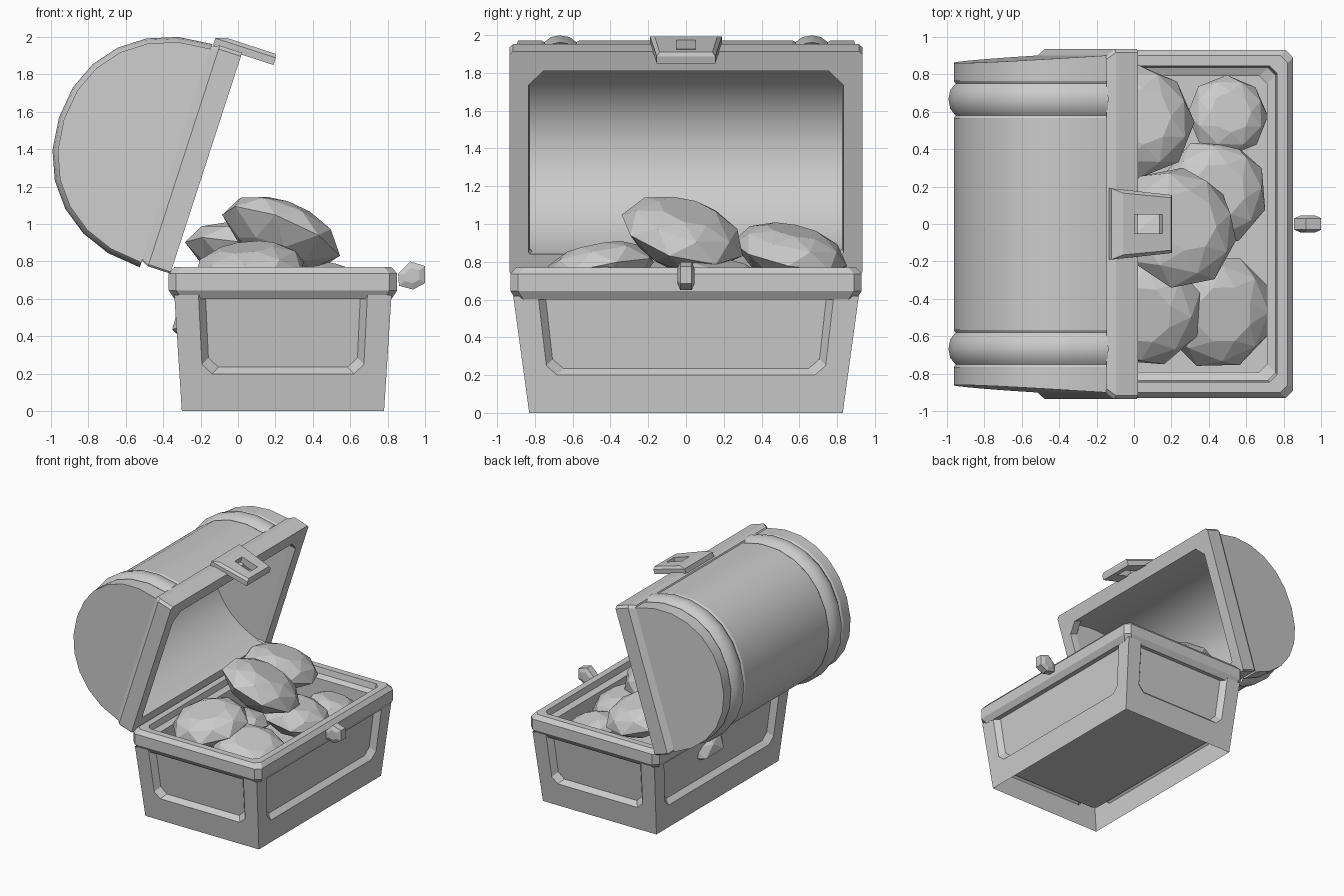
import bpy, bmesh
from math import sin, cos, pi, radians, copysign
from mathutils import Vector

if "Cube" in bpy.data.objects:
    bpy.data.objects.remove(bpy.data.objects["Cube"])

HINGE, TILT = (-0.36, 0, 0.74), radians(-72)


def make(name, bm, smooth=None, lid=False):
    bmesh.ops.remove_doubles(bm, verts=bm.verts, dist=1e-4)
    bmesh.ops.recalc_face_normals(bm, faces=bm.faces)
    me = bpy.data.meshes.new(name)
    bm.to_mesh(me)
    bm.free()
    ob = bpy.data.objects.new(name, me)
    bpy.context.collection.objects.link(ob)
    if lid:  # lid parts are modelled closed, then swung about the hinge
        ob.location, ob.rotation_euler = HINGE, (0, TILT, 0)
    if smooth:
        bpy.ops.object.select_all(action='DESELECT')
        ob.select_set(True)
        bpy.context.view_layer.objects.active = ob
        bpy.ops.object.shade_smooth_by_angle(angle=radians(smooth))
    return ob


def loft(loops, ring=True, caps=False, close=False):
    """Skin a row of loops that share a point count."""
    bm = bmesh.new()
    rows = [[bm.verts.new(p) for p in lp] for lp in loops]
    if caps:
        bm.faces.new(rows[0])
        bm.faces.new(rows[-1])
    pairs = list(zip(rows, rows[1:])) + ([(rows[-1], rows[0])] if close else [])
    n = len(rows[0])
    for a, b in pairs:
        for i in range(n if ring else n - 1):
            j = (i + 1) % n
            bm.faces.new((a[i], a[j], b[j], b[i]))
    return bm


def rect(cx, hx, hy, z, c0=0.03, c1=0.03):
    """Rectangle with chamfers c0 at its -x corners and c1 at its +x corners."""
    l, r = cx - hx, cx + hx
    return [(l + c0, -hy, z), (r - c1, -hy, z), (r, -hy + c1, z), (r, hy - c1, z),
            (r - c1, hy, z), (l + c0, hy, z), (l, hy - c0, z), (l, -hy + c0, z)]


# Base walls: four tapered sides, each with a recessed panel
CX = 0.24
corners = ((-1, -1), (1, -1), (1, 1), (-1, 1))
bottom = [Vector((CX + sx * 0.54, sy * 0.83, 0)) for sx, sy in corners]
top = [Vector((CX + sx * 0.58, sy * 0.915, 0.62)) for sx, sy in corners]
bm = bmesh.new()
for k in range(4):
    b0, b1, t0, t1 = bottom[k], bottom[(k + 1) % 4], top[k], top[(k + 1) % 4]
    inward = Vector((0, 0, 1)).cross(b1 - b0).normalized()
    width = (b1 - b0).length

    def point(s, z, depth=0):
        f, g = s / width, z / 0.62
        return bm.verts.new(b0.lerp(b1, f).lerp(t0.lerp(t1, f), g) + inward * depth)

    def outline(m, z, depth, c=0.05):
        pts = [(m, 0.62), (m, z + c), (m + c, z)]
        pts += [(width - s, h) for s, h in reversed(pts)]
        return [point(s, h, depth) for s, h in pts]

    o, i = outline(0.12, 0.2, 0), outline(0.155, 0.235, 0.045)
    p = [point(s, z) for s, z in ((0, 0.62), (0, 0), (width, 0), (width, 0.62))]
    for f in ((p[0], p[1], o[1], o[0]), (p[1], o[2], o[1]), (p[1], p[2], o[3], o[2]),
              (p[2], o[4], o[3]), (p[2], p[3], o[5], o[4]), i):
        bm.faces.new(f)
    for a in range(5):
        bm.faces.new((o[a], o[a + 1], i[a + 1], i[a]))
make("base_walls", bm)

# Rim running down into the inner lining
profile = [(0.07, 0.6), (0.03, 0.6), (0, 0.645), (0, 0.735), (0.03, 0.77), (0.085, 0.77),
           (0.095, 0.72), (0.14, 0.7), (0.14, 0.2)]
make("base_rim_and_lining", loft([rect(CX, 0.61 - d, 0.93 - d, z, 0.04, 0.04) for d, z in profile]))
bm = bmesh.new()
bm.faces.new([bm.verts.new(v) for v in rect(CX, 0.52, 0.82, 0.2)])
make("base_floor", bm)

# Catch knob on the front of the base
side = [(0.855, 0.735), (0.92, 0.8), (1.0, 0.775), (1.0, 0.685), (0.935, 0.65), (0.86, 0.67)]
mid = Vector((0.93, 0.725))
knob = []
for y, s in ((-0.045, 0.55), (-0.03, 1), (0.03, 1), (0.045, 0.55)):
    knob.append([(mid.x + (x - mid.x) * s, y, mid.y + (z - mid.y) * s) for x, z in side])
make("catch_knob", loft(knob, caps=True))

# Lid frame with its opening
LU = 0.615
make("lid_frame", loft([
    rect(LU, 0.51, 0.825, 0.06, 0.01, 0.08), rect(LU, 0.51, 0.835, 0, 0.01, 0.08),
    rect(LU, 0.62, 0.935, 0, 0.01, 0.02), rect(LU, 0.62, 0.935, 0.125, 0.01, 0.02),
    rect(LU, 0.60, 0.90, 0.17, 0.01, 0.02)]), lid=True)


# Barrel of the lid with two raised straps; the arch is a little fuller than an ellipse
def arch(y, a, b, w0, taper=0, n=12, u0=LU, power=1):
    pts = []
    for k in range(n + 1):
        t = pi * k / n
        c, s = cos(t), max(sin(t), 0)
        pts.append((u0 + a * copysign(abs(c) ** power, c), y * (1 - taper * s), w0 + b * s ** power))
    return pts


def barrel(y, r=1):
    return arch(y, 0.60 * r, 0.63 * r, 0.165, 0.045 if abs(y) > 0.8 else 0, 12, 0.603, 0.94)


half = [(0.9, 1), (0.765, 1), (0.75, 0.985), (0.715, 1.03), (0.668, 1.045), (0.615, 1.03),
        (0.58, 0.985), (0.565, 1)]
bm = loft([barrel(-y, r) for y, r in half] + [barrel(y, r) for y, r in half[::-1]], ring=False)
for y in (-0.9, 0.9):
    bm.faces.new([bm.verts.new(v) for v in barrel(y)])
make("lid_barrel", bm, 30, lid=True)

# Hollow inside of the lid
bm = loft([arch(y, 0.51, 0.60, 0.05, n=24) for y in (-0.825, 0.825)], ring=False)
for y in (-0.825, 0.825):
    bm.faces.new([bm.verts.new(v) for v in arch(y, 0.51, 0.60, 0.05, n=24)])
make("lid_lining", bm, 30, lid=True)


# Hasp plate with a slot
def plate(u, top_y, low_y, top_w, low_w):
    return [(u, -top_y, top_w), (u, top_y, top_w), (u, low_y, low_w), (u, -low_y, low_w)]


make("hasp", loft([plate(1.225, 0.19, 0.155, 0.16, -0.18), plate(1.265, 0.19, 0.155, 0.16, -0.18),
                   plate(1.285, 0.165, 0.14, 0.10, -0.17), plate(1.285, 0.05, 0.05, 0.035, -0.12),
                   plate(1.225, 0.05, 0.05, 0.035, -0.12)], close=True), lid=True)


# Cut gems: centre, radius, direction of the crown
def gem(name, centre, radius, axis):
    bm = bmesh.new()
    quat = Vector(axis).to_track_quat('Z', 'Y')
    for r, h, turn in ((0.5, 0.42, 0), (0.83, 0.27, 0.5), (1, 0, 0), (0.62, -0.33, 0.5), (0, -0.6, 0)):
        for k in range(8 if r else 1):
            t = (k + turn) * pi / 4
            bm.verts.new(Vector(centre) + quat @ (Vector((r * cos(t), r * sin(t), h)) * radius))
    bmesh.ops.convex_hull(bm, input=bm.verts)
    make(name, bm)


gems = [((0.23, -0.02, 0.94), 0.34, (0.37, 0.27, 0.9)),
        ((0.43, 0.17, 0.67), 0.29, (0.2, 0.1, 1)),
        ((0.45, -0.47, 0.61), 0.31, (0.25, -0.1, 1)),
        ((0.50, 0.58, 0.60), 0.22, (0.2, 0.2, 1)),
        ((0.02, 0.55, 0.84), 0.31, (0.2, 0.2, 0.95)),
        ((0.06, -0.46, 0.75), 0.31, (-0.1, -0.2, 1)),
        ((-0.09, 0.08, 0.48), 0.28, (-0.2, 0.1, 1))]
for k, g in enumerate(gems):
    gem(f"gem_{k + 1}", *g)
